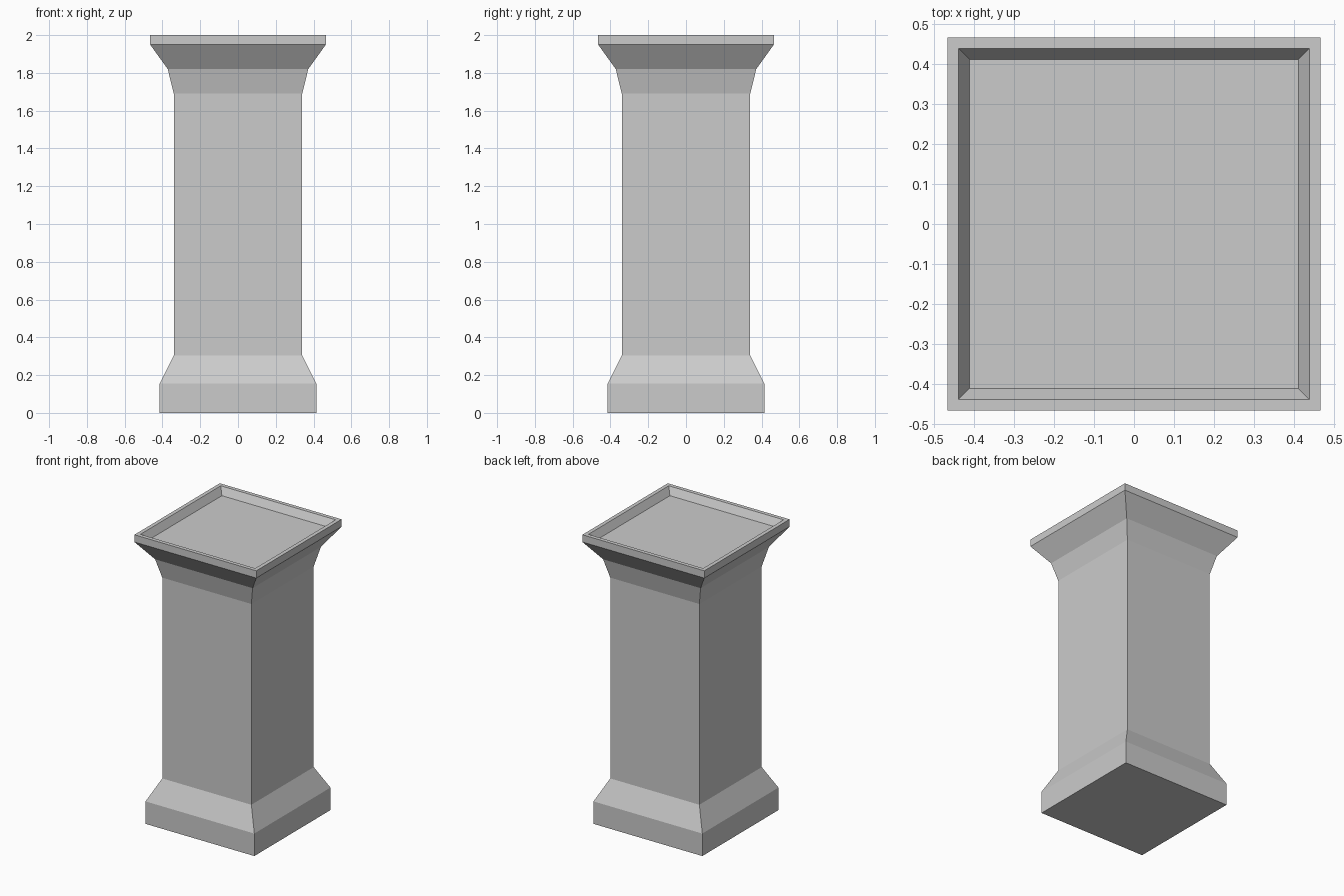
import bpy, bmesh

if "Cube" in bpy.data.objects:
    bpy.data.objects.remove(bpy.data.objects["Cube"])

stone = bpy.data.materials.new("grey stone")
stone.diffuse_color = (0.6, 0.6, 0.6, 1)
stone.use_nodes = True
stone.node_tree.nodes["Principled BSDF"].inputs["Base Color"].default_value = stone.diffuse_color

bm = bmesh.new()


def ring(h, z):
    return [bm.verts.new((x * h, y * h, z)) for x, y in ((-1, -1), (1, -1), (1, 1), (-1, 1))]


# Outer profile of the square column: half width, height
profile = [(0.415, 0), (0.415, 0.155), (0.34, 0.305), (0.34, 1.69),
           (0.372, 1.82), (0.465, 1.95), (0.465, 2.0)]
rings = [ring(h, z) for h, z in profile]
bm.faces.new(rings[0][::-1])
for a, b in zip(rings, rings[1:]):
    for i in range(4):
        j = (i + 1) % 4
        bm.faces.new((a[i], a[j], b[j], b[i]))

# Flat rim and shallow tray with sloped walls and small corner facets
RIM, FLOOR, DEPTH = 0.438, 0.41, 0.05
outer, rim, floor = rings[-1], ring(RIM, 2.0), ring(FLOOR, 2.0 - DEPTH)
bm.faces.new(floor)
start, end = [], []
for i in range(4):
    c, n = rim[i].co, rim[(i + 1) % 4].co
    t = (RIM - FLOOR) / (2 * RIM)
    start.append(bm.verts.new(c.lerp(n, t)))
    end.append(bm.verts.new(c.lerp(n, 1 - t)))
for i in range(4):
    j = (i + 1) % 4
    bm.faces.new((outer[i], outer[j], rim[j], end[i], start[i], rim[i]))
    bm.faces.new((start[i], end[i], floor[j], floor[i]))
    bm.faces.new((rim[i], start[i], floor[i]))
    bm.faces.new((end[i - 1], rim[i], floor[i]))

bmesh.ops.recalc_face_normals(bm, faces=bm.faces)
mesh = bpy.data.meshes.new("pedestal")
bm.to_mesh(mesh)
bm.free()
mesh.materials.append(stone)
bpy.context.collection.objects.link(bpy.data.objects.new("pedestal", mesh))
